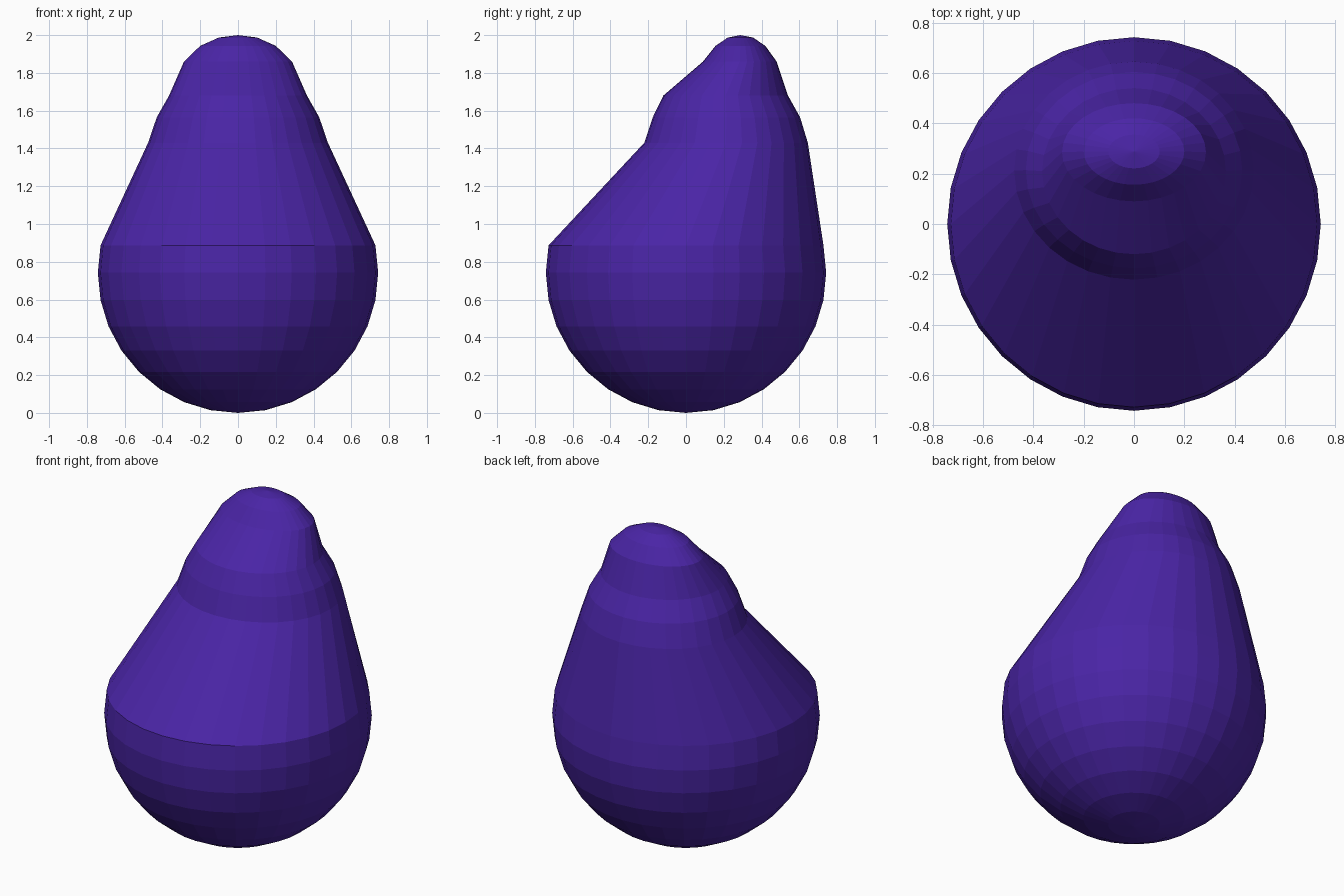
import bpy
import bmesh
from math import sin, cos, pi

cube = bpy.data.objects.get("Cube")
if cube:
    bpy.data.objects.remove(cube, do_unlink=True)

SIDES = 32
RADIUS = 0.742

# Single purple material
purple = bpy.data.materials.new("deep purple")
purple.use_nodes = True
color = (0.068, 0.018, 0.38, 1)
purple.diffuse_color = color
purple.node_tree.nodes["Principled BSDF"].inputs["Base Color"].default_value = color

# Rounded base: rings of a sphere as (height, centre y, x radius, y radius)
rings = []
for i in range(1, 10):
    a = -pi / 2 + i * pi / 16
    r = RADIUS * cos(a)
    rings.append((RADIUS + RADIUS * sin(a), 0, r, r))

# Neck and crown, leaning towards the back
rings += [
    (1.43, 0.212, 0.476, 0.433),
    (1.565, 0.214, 0.43, 0.39),
    (1.68, 0.21, 0.365, 0.33),
    (1.86, 0.285, 0.286, 0.195),
    (1.943, 0.288, 0.2, 0.132),
    (1.987, 0.288, 0.102, 0.067),
]

bm = bmesh.new()
loops = []
for z, cy, rx, ry in rings:
    loops.append([bm.verts.new((rx * cos(2 * pi * k / SIDES),
                                cy + ry * sin(2 * pi * k / SIDES), z))
                  for k in range(SIDES)])

# Skin between rings, closed with fans at both poles
bottom = bm.verts.new((0, 0, 0))
top = bm.verts.new((0, 0.288, 2))
for k in range(SIDES):
    n = (k + 1) % SIDES
    for low, high in zip(loops, loops[1:]):
        bm.faces.new((low[k], low[n], high[n], high[k]))
    bm.faces.new((bottom, loops[0][n], loops[0][k]))
    bm.faces.new((top, loops[-1][k], loops[-1][n]))
bmesh.ops.recalc_face_normals(bm, faces=bm.faces)

mesh = bpy.data.meshes.new("body")
bm.to_mesh(mesh)
bm.free()
mesh.materials.append(purple)
body = bpy.data.objects.new("body", mesh)
bpy.context.collection.objects.link(body)
